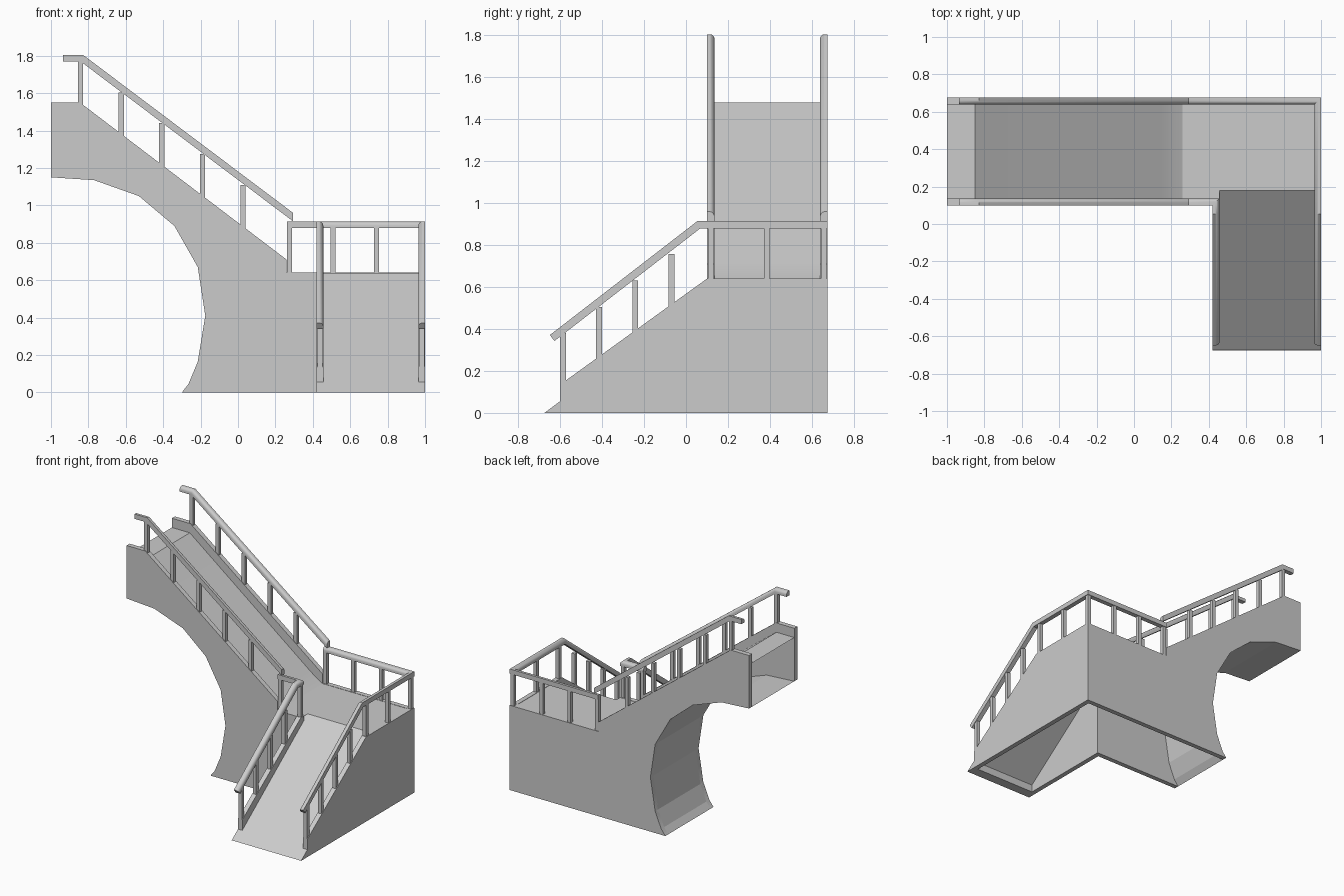
import bpy, bmesh, math
from mathutils import Vector

cube = bpy.data.objects.get("Cube")
if cube:
    bpy.data.objects.remove(cube)

GREY = (0.6, 0.6, 0.6, 1)
mat = bpy.data.materials.new("plain grey")
mat.use_nodes = True
mat.diffuse_color = GREY
mat.node_tree.nodes["Principled BSDF"].inputs["Base Color"].default_value = GREY


def finish(name, bm, angle=30, closed=True):
    if closed:
        bmesh.ops.recalc_face_normals(bm, faces=bm.faces)
    mesh = bpy.data.meshes.new(name)
    bm.to_mesh(mesh)
    bm.free()
    mesh.materials.append(mat)
    ob = bpy.data.objects.new(name, mesh)
    bpy.context.collection.objects.link(ob)
    bpy.ops.object.select_all(action='DESELECT')
    ob.select_set(True)
    bpy.context.view_layer.objects.active = ob
    bpy.ops.object.shade_smooth_by_angle(angle=math.radians(angle))
    return ob


def place(axis, h, z, d):
    """Profile point (h, z) set at depth d along the given axis."""
    return Vector((h, d, z)) if axis == 'y' else Vector((d, h, z))


def prism(name, pts, axis, a, b):
    """Solid slab from a side profile."""
    bm = bmesh.new()
    face = bm.faces.new([bm.verts.new(place(axis, h, z, a)) for h, z in pts])
    out = bmesh.ops.extrude_face_region(bm, geom=[face])
    move = place(axis, 0, 0, b - a)
    bmesh.ops.translate(bm, vec=move, verts=[v for v in out["geom"] if isinstance(v, bmesh.types.BMVert)])
    return finish(name, bm)


def sheet(name, pts, axis, a, b, up=True, angle=45):
    """Open strip swept from a side profile."""
    bm = bmesh.new()
    rows = [[bm.verts.new(place(axis, h, z, d)) for d in (a, b)] for h, z in pts]
    for p, q in zip(rows, rows[1:]):
        f = bm.faces.new((p[0], q[0], q[1], p[1]))
        f.normal_update()
        if (f.normal.z > 0) != up:
            f.normal_flip()
    return finish(name, bm, angle, closed=False)


def rail(name, path, inner, end_normal=None):
    """Handrail with a rounded inner top edge and mitred corners; inner is the side sign."""
    path = [Vector(p) for p in path]
    dirs = [(q - p).normalized() for p, q in zip(path, path[1:])]
    side = dirs[0].cross(Vector((0, 0, 1))).normalized() * inner
    up = side.cross(dirs[0]).normalized()
    up = up if up.z > 0 else -up
    r, c = 0.018, 0.022
    prof = [(-r, -r), (-r, r)]
    for i in range(6):
        t = math.pi / 2 * (1 - i / 5)
        prof.append((r - c + c * math.cos(t), r - c + c * math.sin(t)))
    prof.append((r, -r))
    bm = bmesh.new()
    ring = [path[0] + side * s + up * u for s, u in prof]
    rings = [[bm.verts.new(p) for p in ring]]
    for i, d in enumerate(dirs):
        last = i == len(dirs) - 1
        n = (Vector(end_normal) if end_normal else d) if last else d + dirs[i + 1]
        ring = [p + d * ((path[i + 1] - p).dot(n) / d.dot(n)) for p in ring]
        rings.append([bm.verts.new(p) for p in ring])
    k = len(prof)
    for a, b in zip(rings, rings[1:]):
        for j in range(k):
            bm.faces.new((a[j], a[(j + 1) % k], b[(j + 1) % k], b[j]))
    bm.faces.new(rings[0])
    bm.faces.new(rings[-1])
    return finish(name, bm, 35)


def post(name, x, y, z0, z1):
    w = 0.014
    return prism(name, [(x - w, z0), (x + w, z0), (x + w, z1), (x - w, z1)], 'y', y - w, y + w)


# Main levels
FRONT, BACK, INNER, T = 0.10, 0.675, 0.42, 0.036
LAND = 0.64
RF, RB, RI, RR = FRONT + 0.018, BACK - 0.018, INNER + 0.018, 0.982

# Arched side walls of the upper flight
arch = [(-0.30, 0), (-0.265, 0.045), (-0.215, 0.165), (-0.175, 0.41), (-0.215, 0.67),
        (-0.34, 0.89), (-0.53, 1.05), (-0.77, 1.135), (-1, 1.15)]
crest = [(-1, 1.55), (-0.845, 1.55), (0.26, 0.71), (0.26, LAND)]
for name, y, end in (("upper_front_wall", FRONT, INNER + T), ("upper_back_wall", BACK - T, 1)):
    prism(name, arch + crest + [(end, LAND), (end, 0)], 'y', y, y + T)
sheet("arch_soffit", arch, 'y', FRONT + T / 2, BACK - T / 2, up=False, angle=10)

# Side walls of the lower flight
slope = [(-0.6, 0), (-0.6, 0.135), (0.1, LAND)]
prism("lower_inner_wall", slope + [(FRONT, 0)], 'x', INNER, INNER + T)
prism("lower_outer_wall", slope + [(BACK - T, LAND), (BACK - T, 0)], 'x', 1 - T, 1)

# Walking surfaces
ramp_top = 0.18
sheet("upper_ramp", [(-1, 1.48), (-0.85, 1.48), (0.15, 0.71), (0.205, 0.67), (0.26, LAND - 0.002),
                     (INNER + T, LAND - 0.002)], 'y', FRONT + T / 2, BACK - T / 2, angle=30)
sheet("landing", [(INNER + T, LAND - 0.002), (1 - T / 2, LAND - 0.002)], 'y', ramp_top, BACK - T / 2)
sheet("lower_ramp", [(ramp_top, LAND - 0.002), (-0.6, 0.056)], 'x', INNER + T / 2, 1 - T / 2)
prism("ramp_toe", [(-0.6, 0), (-0.6, 0.056), (-0.675, 0)], 'x', INNER, 1)

# Handrails
for name, y, inner in (("upper_front_rail", RF, -1), ("upper_back_rail", RB, 1)):
    rail(name, [(-0.935, y, 1.787), (-0.835, y, 1.787), (0.295, y, 0.937)], inner, (1, 0, 0))
RZ = 0.896
tail = [(0.06, RZ), (-0.638, 0.357)]
rail("outer_landing_rail", [(0.262, RB, RZ), (RR, RB, RZ)] + [(RR, y, z) for y, z in tail], 1)
rail("inner_landing_rail", [(0.262, RF, RZ), (RI, RF, RZ)] + [(RI, y, z) for y, z in tail], -1)

# Posts of the two flights
for i in range(5):
    x = -0.842 + 0.2173 * i
    z = 1.55 - 0.76 * (x + 0.842)
    for side, y in (("front", RF), ("back", RB)):
        post(f"upper_{side}_post_{i + 1}", x, y, z - 0.02, z + 0.22)
for i in range(4):
    y = -0.586 + 0.172 * i
    z = 0.145 + 0.73 * (y + 0.586)
    for side, x in (("inner", RI), ("outer", RR)):
        post(f"lower_{side}_post_{i + 1}", x, y, z - 0.02, z + 0.235)

# Posts round the landing
spots = [(0.275, RF), (RI, RF), (0.275, RB), (0.508, RB), (0.74, RB), (RR, RB), (RR, 0.385), (RR, RF)]
for i, (x, y) in enumerate(spots):
    post(f"landing_post_{i + 1}", x, y, LAND - 0.01, RZ - 0.01)
